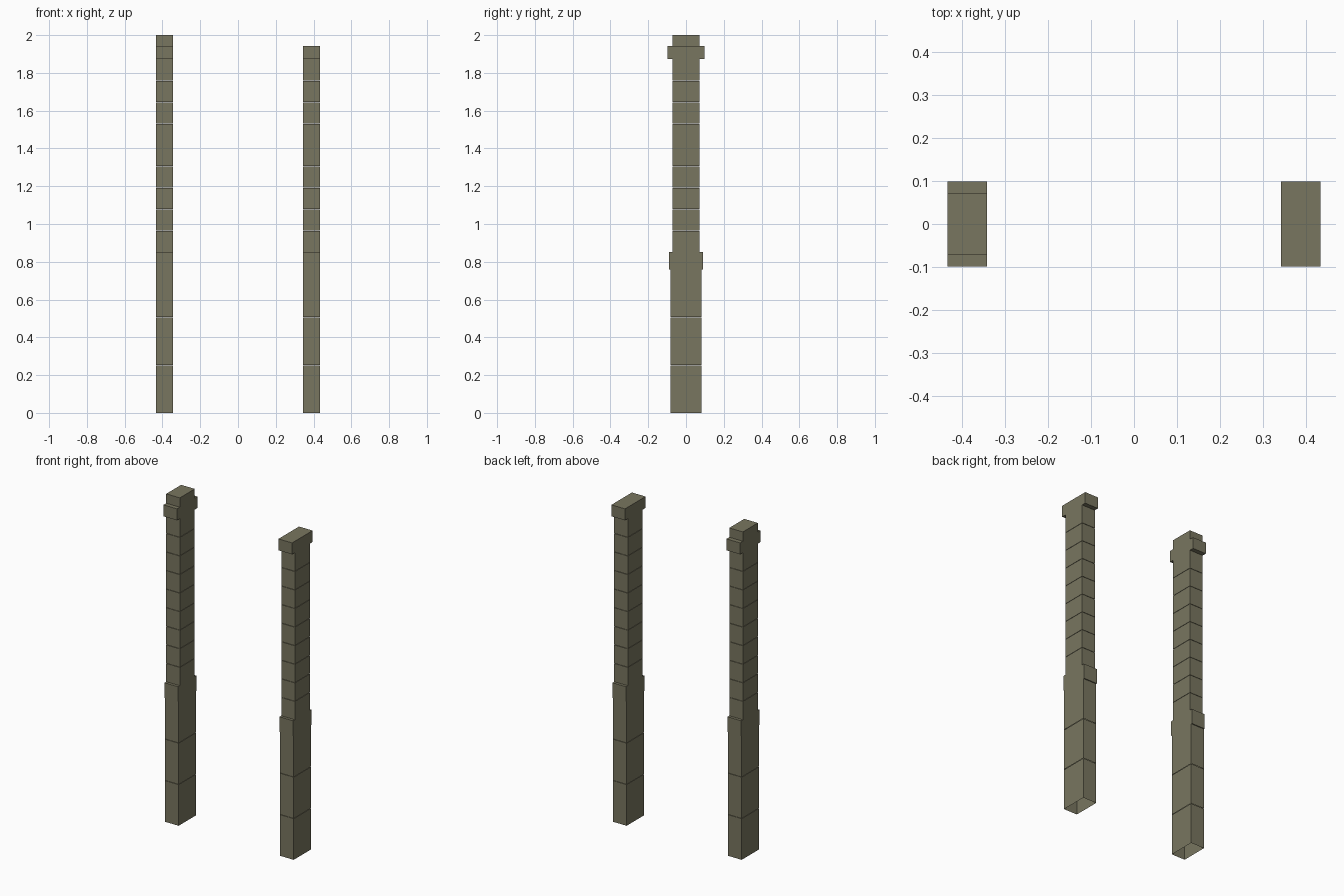
import bpy
import bmesh

cube = bpy.data.objects.get("Cube")
if cube:
    bpy.data.objects.remove(cube, do_unlink=True)

stone = bpy.data.materials.new("olive stone")
stone.use_nodes = True
color = (0.19, 0.18, 0.115, 1)
stone.diffuse_color = color
stone.node_tree.nodes["Principled BSDF"].inputs["Base Color"].default_value = color

POST_X = 0.389      # distance of each post from the centre
WIDTH = 0.092       # every block shares this width
JOINT = 0.002       # hairline joint between blocks


def stack(name, x, depth, bottom, top, count=1, open_bottom=False):
    """A column of equal blocks, optionally hollow underneath."""
    bm = bmesh.new()
    step = (top - bottom) / count
    for i in range(count):
        low = bottom + i * step
        high = low + step - (JOINT if i < count - 1 else 0)
        verts = bmesh.ops.create_cube(bm, size=1)["verts"]
        bmesh.ops.scale(bm, vec=(WIDTH, depth, high - low), verts=verts)
        bmesh.ops.translate(bm, vec=(x, 0, (low + high) / 2), verts=verts)
    if open_bottom:
        bm.normal_update()
        under = [f for f in bm.faces if f.normal.z < -0.5]
        bmesh.ops.delete(bm, geom=under, context="FACES_ONLY")
    mesh = bpy.data.meshes.new(name)
    bm.to_mesh(mesh)
    bm.free()
    mesh.materials.append(stone)
    obj = bpy.data.objects.new(name, mesh)
    bpy.context.collection.objects.link(obj)


# Two matching posts
for side, x in (("right", -POST_X), ("left", POST_X)):
    stack(side + "_base", x, 0.166, 0, 0.76, 3, open_bottom=True)
    stack(side + "_collar", x, 0.178, 0.76, 0.852)
    stack(side + "_shaft", x, 0.144, 0.852, 1.873, 9)
    stack(side + "_cap", x, 0.198, 1.873, 1.943)

# Only the right post carries a crown block
stack("right_crown", -POST_X, 0.144, 1.943, 2.0)
